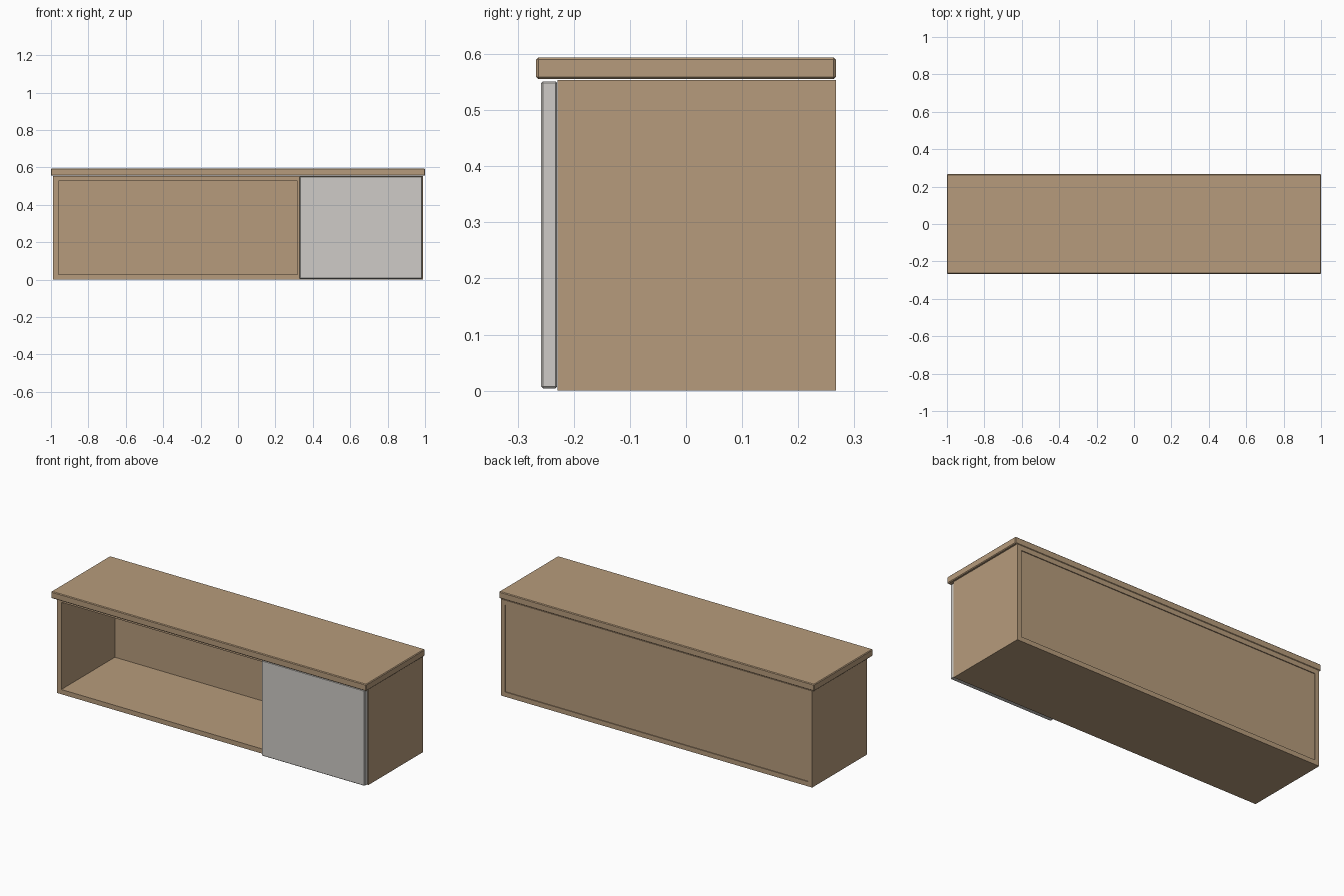
import bpy

if "Cube" in bpy.data.objects:
    bpy.data.objects.remove(bpy.data.objects["Cube"])


def material(name, rgb):
    m = bpy.data.materials.new(name)
    m.diffuse_color = (*rgb, 1)
    m.use_nodes = True
    m.node_tree.nodes["Principled BSDF"].inputs["Base Color"].default_value = m.diffuse_color
    return m


def box(name, lo, hi, mat=None, bevel=0):
    """Box between two corners, with an optional one-step chamfer."""
    bpy.ops.mesh.primitive_cube_add(size=1, location=[(a + b) / 2 for a, b in zip(lo, hi)])
    ob = bpy.context.object
    ob.name = name
    ob.scale = [b - a for a, b in zip(lo, hi)]
    bpy.ops.object.transform_apply(location=False, rotation=False, scale=True)
    if mat:
        ob.data.materials.append(mat)
    if bevel:
        mod = ob.modifiers.new("edge", "BEVEL")
        mod.width = bevel
        mod.segments = 1
    return ob


def cut(target, lo, hi):
    """Remove a box-shaped volume from the target."""
    cutter = box("cutter", lo, hi)
    mod = target.modifiers.new("cut", "BOOLEAN")
    mod.object = cutter
    mod.operation = "DIFFERENCE"
    mod.solver = "EXACT"
    bpy.context.view_layer.objects.active = target
    bpy.ops.object.modifier_apply(modifier=mod.name)
    bpy.data.objects.remove(cutter)


wood = material("wood", (0.47, 0.33, 0.20))
pale = material("pale_grey", (0.62, 0.60, 0.57))

W, FRONT, BACK, H = 0.988, -0.229, 0.267, 0.554   # carcass extents
T = 0.027                                         # panel thickness
DIV = 0.319                                       # left face of the divider
PANEL = 0.256                                     # inner face of the back panel

# carcass: two compartments open to the front, rebate for the back panel
carcass = box("carcass", (-W, FRONT, 0), (W, BACK, H), wood)
z0, z1 = T, H - T
cut(carcass, (-W + T, FRONT - 0.1, z0), (DIV, PANEL - 0.004, z1))
cut(carcass, (DIV + T, FRONT - 0.1, z0), (W - T, PANEL - 0.004, z1))
cut(carcass, (-W + T, PANEL - 0.02, z0), (DIV, BACK + 0.1, z1))
cut(carcass, (DIV + T, PANEL - 0.02, z0), (W - T, BACK + 0.1, z1))
cut(carcass, (-W + T, PANEL, z0), (W - T, BACK + 0.1, z1))

# thin back panel, slightly recessed
box("back_panel", (-W + T, PANEL, z0), (W - T, 0.262, z1), wood)

# overhanging worktop
box("top_board", (-1, -0.267, 0.555), (1, 0.267, 0.594), wood, 0.004)

# door over the right compartment
box("door", (0.33, -0.258, 0.004), (0.985, -0.2295, 0.551), pale, 0.003)
